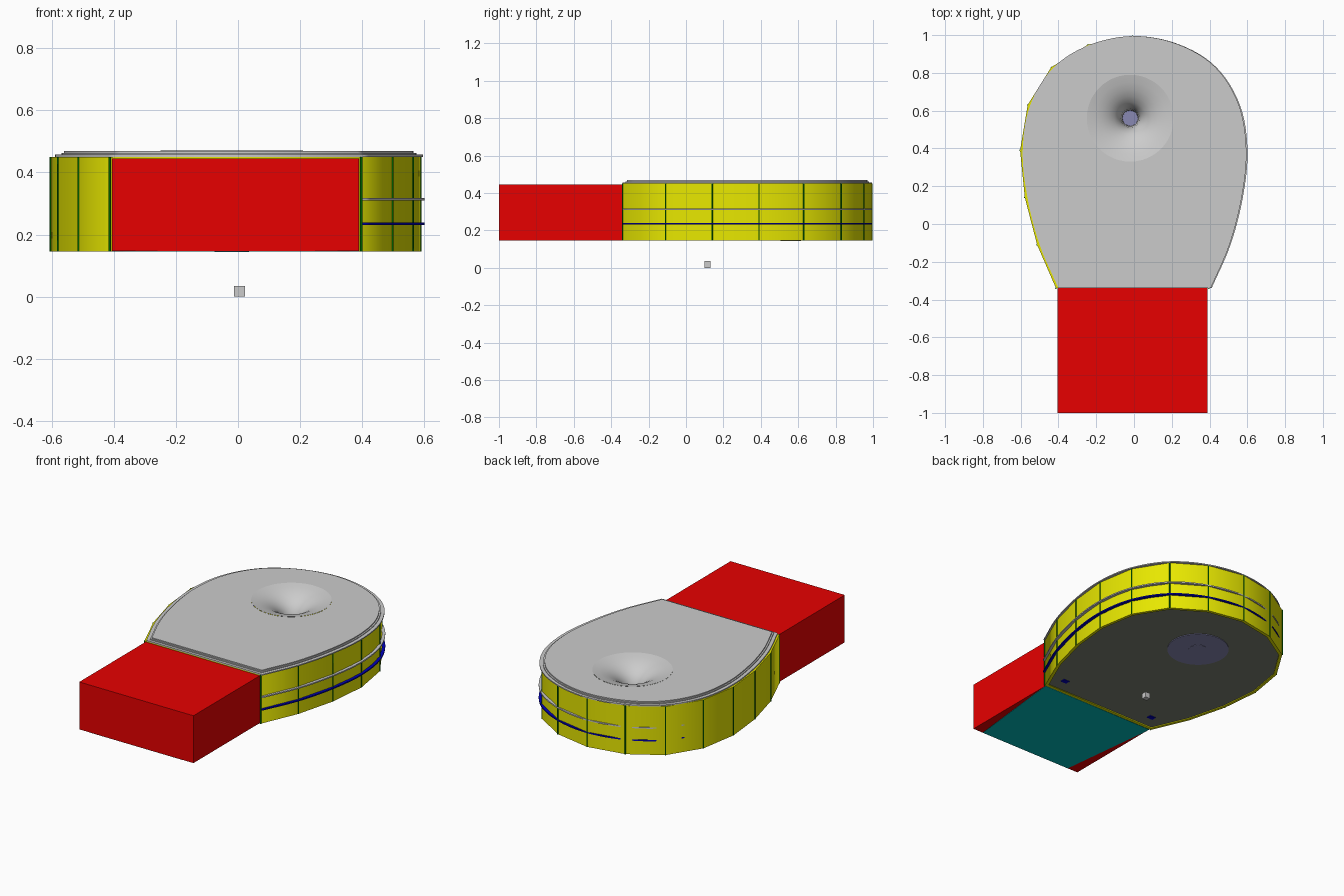
import bpy, bmesh, math
from mathutils import Vector

if "Cube" in bpy.data.objects:
    bpy.data.objects.remove(bpy.data.objects["Cube"])

# Half outline of the teardrop body, from the front corner to the back tip
HALF = [(0.405, -0.34), (0.505, -0.11), (0.57, 0.14), (0.595, 0.39),
        (0.555, 0.63), (0.43, 0.83), (0.235, 0.95)]
POLY = HALF + [(0, 0.995)] + [(-x, y) for x, y in reversed(HALF)]


def material(name, rgb):
    m = bpy.data.materials.new(name)
    m.diffuse_color = (*rgb, 1)
    m.use_nodes = True
    m.node_tree.nodes["Principled BSDF"].inputs["Base Color"].default_value = m.diffuse_color
    return m


RED = material("red", (0.8, 0.0, 0.0))
YELLOW = material("yellow", (0.8, 0.8, 0.0))
GREEN = material("green", (0.0, 0.2, 0.0))
BLUE = material("blue", (0.0, 0.0, 0.5))
TEAL = material("teal", (0.0, 0.5, 0.5))
OLIVE = material("olive", (0.2, 0.22, 0.17))
PURPLE = material("purple", (0.25, 0.25, 0.45))


def smooth_outline(steps=6):
    pts = [Vector(p) for p in POLY]
    pts = [2 * pts[0] - pts[1]] + pts + [2 * pts[-1] - pts[-2]]
    out = []
    for i in range(1, len(pts) - 2):
        a, b, c, d = pts[i - 1:i + 3]
        for k in range(steps):
            t = k / steps
            out.append(0.5 * (2 * b + (c - a) * t + (2 * a - 5 * b + 4 * c - d) * t**2
                              + (3 * b - a - 3 * c + d) * t**3))
    return out + [pts[-2]]


def fit(pts, sx, sy, dx=0.0):
    return [(x * sx + dx, 0.33 + (y - 0.33) * sy) for x, y in pts]


def circle(cx, cy, r, n=48):
    return [(cx + r * math.cos(2 * math.pi * i / n), cy + r * math.sin(2 * math.pi * i / n))
            for i in range(n)]


def plate(name, loops, z0, z1, mat=None):
    """Flat plate between two heights; later loops are holes."""
    cu = bpy.data.curves.new(name, 'CURVE')
    cu.dimensions = '2D'
    cu.fill_mode = 'BOTH'
    cu.extrude = (z1 - z0) / 2
    for loop in loops:
        s = cu.splines.new('POLY')
        s.points.add(len(loop) - 1)
        for p, (x, y) in zip(s.points, loop):
            p.co = (x, y, 0, 1)
        s.use_cyclic_u = True
    ob = bpy.data.objects.new(name, cu)
    bpy.context.collection.objects.link(ob)
    ob.location.z = (z0 + z1) / 2
    if mat:
        cu.materials.append(mat)
    bpy.ops.object.select_all(action='DESELECT')
    ob.select_set(True)
    bpy.context.view_layer.objects.active = ob
    bpy.ops.object.convert(target='MESH')
    return bpy.context.object


def box(name, lo, hi, mat=None):
    bpy.ops.mesh.primitive_cube_add(size=1, location=[(a + b) / 2 for a, b in zip(lo, hi)])
    ob = bpy.context.object
    ob.name = name
    ob.scale = [b - a for a, b in zip(lo, hi)]
    if mat:
        ob.data.materials.append(mat)
    return ob


SMOOTH = smooth_outline()
wall_line = fit(POLY, 1, 1, -0.008)
CX, CY = -0.02, 0.56

# Faceted outer wall and recessed floor
plate("wall", [wall_line, fit(POLY, 0.97, 0.97, -0.008)], 0.145, 0.45, YELLOW)
plate("floor", [fit(POLY, 0.98, 0.98, -0.008)], 0.15, 0.16, OLIVE)

# Thin posts at the wall joints
for i, (x, y) in enumerate(wall_line):
    plate(f"wall_post_{i}", [circle(x, y, 0.004, 6)], 0.145, 0.45, GREEN)

# Smooth bands, slightly offset so they surface on the right side
for name, z, h, mat in (("blue_band", 0.235, 0.004, BLUE), ("grey_band", 0.314, 0.004, None)):
    plate(name, [fit(SMOOTH, 1, 1, 0.006), fit(SMOOTH, 0.97, 0.97, 0.006)], z - h, z + h, mat)

# Stepped lid with a round opening
hole = circle(CX, CY, 0.23)
for i, (sx, sy, z0, z1) in enumerate([(0.995, 1.0, 0.45, 0.457), (0.96, 0.975, 0.457, 0.462),
                                      (0.945, 0.962, 0.462, 0.469)]):
    plate(f"lid_step_{i}", [fit(SMOOTH, sx, sy, 0.003), hole], z0, z1)

# Flared funnel sunk into the lid
profile = [(0.23, 0.47), (0.19, 0.461), (0.15, 0.448), (0.115, 0.43), (0.085, 0.407),
           (0.062, 0.378), (0.049, 0.34), (0.042, 0.28), (0.04, 0.16)]
bm = bmesh.new()
rings = [[bm.verts.new((x, y, z)) for x, y in circle(CX, CY, r)] for r, z in profile]
for a, b in zip(rings, rings[1:]):
    for i in range(len(a)):
        j = (i + 1) % len(a)
        bm.faces.new((a[i], a[j], b[j], b[i])).smooth = True
bmesh.ops.reverse_faces(bm, faces=bm.faces[:])
me = bpy.data.meshes.new("funnel")
bm.to_mesh(me)
bm.free()
# inner side of the funnel faces up towards its axis
if me.polygons[0].normal.z < 0:
    me.flip_normals()
bpy.context.collection.objects.link(bpy.data.objects.new("funnel", me))

# Drain plug inside the funnel and round plates underneath
plate("drain_plug", [circle(CX, CY, 0.041)], 0.16, 0.17, PURPLE)
plate("drain_plate", [circle(CX, CY, 0.18)], 0.146, 0.151, PURPLE)
plate("drain_cap", [circle(CX, CY, 0.055)], 0.144, 0.147, PURPLE)

# Red block in front with its tapered underside panel
box("front_block", (-0.405, -1.0, 0.147), (0.39, -0.34, 0.445), RED)
plate("underside_panel", [[(-0.33, -0.998), (0.32, -0.998), (0.39, -0.342), (-0.405, -0.342)]],
      0.145, 0.148, TEAL)

# Small pads under the floor and the loose cube below
for side, x in (("left", -0.325), ("right", 0.335)):
    box(f"pad_{side}", (x - 0.02, -0.245, 0.146), (x + 0.02, -0.215, 0.152), BLUE)
box("small_cube", (-0.013, 0.1, 0.0), (0.022, 0.132, 0.035))
